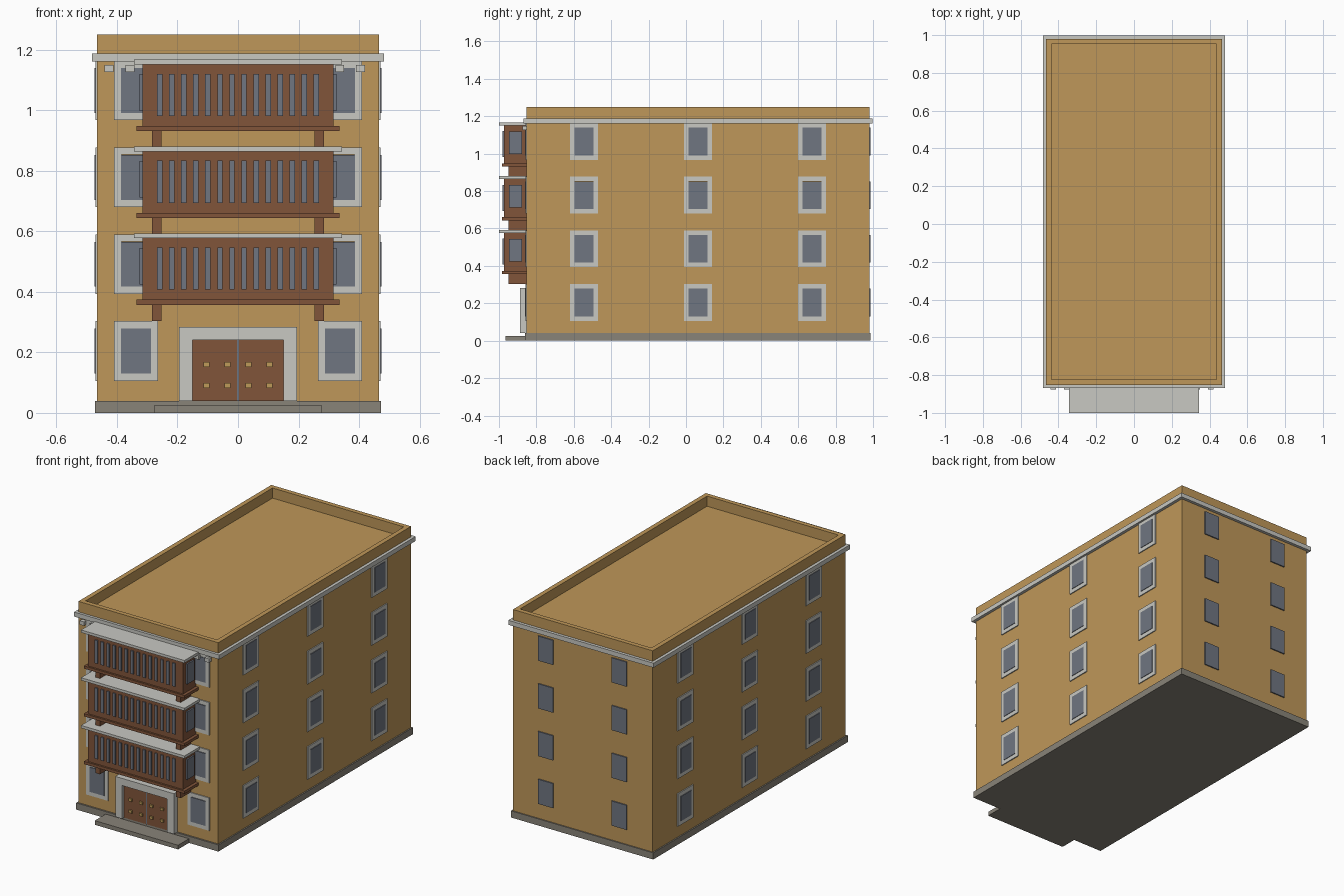
import bpy, bmesh

if "Cube" in bpy.data.objects:
    bpy.data.objects.remove(bpy.data.objects["Cube"])


def material(name, rgb):
    m = bpy.data.materials.new(name)
    m.diffuse_color = (*rgb, 1)
    m.use_nodes = True
    m.node_tree.nodes["Principled BSDF"].inputs["Base Color"].default_value = m.diffuse_color
    return m


OCHRE = material("ochre_plaster", (0.52, 0.31, 0.10))
TRIM = material("pale_trim", (0.58, 0.58, 0.54))
WOOD = material("brown_wood", (0.22, 0.09, 0.042))
GLASS = material("grey_glass", (0.16, 0.18, 0.22))
STONE = material("grey_stone", (0.25, 0.23, 0.19))
BRASS = material("brass", (0.52, 0.33, 0.10))

# Main dimensions
W, Y0, Y1 = 0.465, -0.852, 0.98      # half width, front wall, back wall
FLOOR = 0.287                        # storey height
WIN = (0.106, 0.303)                 # ground floor frame bottom and top
PANE = (0.130, 0.278)                # ground floor pane bottom and top


def boxes(name, mat, items):
    """One object made of boxes given as (x0, x1, y0, y1, z0, z1)."""
    bm = bmesh.new()
    for x0, x1, y0, y1, z0, z1 in items:
        vs = bmesh.ops.create_cube(bm, size=1)["verts"]
        for v in vs:
            v.co.x = x1 if v.co.x > 0 else x0
            v.co.y = y1 if v.co.y > 0 else y0
            v.co.z = z1 if v.co.z > 0 else z0
    me = bpy.data.meshes.new(name)
    bm.to_mesh(me)
    bm.free()
    me.materials.append(mat)
    ob = bpy.data.objects.new(name, me)
    bpy.context.collection.objects.link(ob)
    return ob


def mirrored(items):
    """Add the copy of each box on the other side of x = 0."""
    return items + [(-b, -a, *rest) for a, b, *rest in items]


def ring(a, b, z0, z1, t, plane):
    """Four bars round a rectangle; plane maps (u0, u1, v0, v1) to a box."""
    return [plane(a, a + t, z0, z1), plane(b - t, b, z0, z1),
            plane(a + t, b - t, z0, z0 + t), plane(a + t, b - t, z1 - t, z1)]


# Walls, plinth, step, cornice
boxes("walls", OCHRE, [(-W, W, Y0, Y1, 0.04, 1.189)])
boxes("plinth", STONE, [(-0.473, 0.473, -0.862, 0.987, 0, 0.04)])
boxes("entrance_step", STONE, [(-0.277, 0.277, -0.965, -0.862, 0, 0.025)])
boxes("cornice", TRIM, [(-0.483, 0.483, -0.868, 0.998, 1.16, 1.187)])
boxes("cornice_dentils", TRIM,
      [(-0.441 + i * 0.0693, -0.412 + i * 0.0693, -0.875, Y0, 1.126, 1.149)
       for i in range(13)])

# Parapet round the flat roof
boxes("parapet", OCHRE, ring(-W, W, Y0, Y1, 0.028,
                             lambda a, b, c, d: (a, b, c, d, 1.187, 1.25)))

# Windows on every storey
frames, panes, back_panes = [], [], []
for floor in range(4):
    h = floor * FLOOR
    f0, f1, p0, p1 = WIN[0] + h, min(WIN[1] + h, 1.16), PANE[0] + h, PANE[1] + h
    frames += ring(0.264, 0.409, f0, f1, 0.024,
                   lambda a, b, c, d: (a, b, Y0 - 0.006, Y0, c, d))
    panes.append((0.287, 0.386, Y0 - 0.009, Y0, p0, p1))
    for y in (-0.545, 0.064, 0.674):
        frames += ring(y - 0.074, y + 0.074, f0, f1, 0.024,
                       lambda a, b, c, d: (W, W + 0.006, a, b, c, d))
        panes.append((W, W + 0.009, y - 0.05, y + 0.05, p0, p1))
    back_panes.append((0.195, 0.295, Y1, Y1 + 0.007, p0, p1))
boxes("window_frames", TRIM, mirrored(frames))
boxes("window_panes", GLASS, mirrored(panes))
boxes("back_window_panes", GLASS, mirrored(back_panes))

# Enclosed balconies on the upper storeys
for level in range(3):
    z = 0.357 + level * FLOOR
    tag = f"_{level + 1}"
    boxes("balcony_body" + tag, WOOD,
          [(-0.316, 0.316, -0.974, Y0, z + 0.015, z + 0.221)])
    boxes("balcony_floor" + tag, WOOD,
          [(-0.335, 0.335, -0.985, Y0, z, z + 0.017)])
    boxes("balcony_roof" + tag, TRIM,
          [(-0.344, 0.344, -1.0, Y0, z + 0.22, z + 0.236)])
    boxes("balcony_brackets" + tag, WOOD,
          mirrored([(0.253, 0.284, -0.95, Y0, z - 0.053, z)]))
    boxes("balcony_slots" + tag, GLASS,
          [(x - 0.009, x + 0.009, -0.981, -0.974, z + 0.05, z + 0.189)
           for x in (-0.258 + i * 0.0397 for i in range(14))])
    boxes("balcony_side_panes" + tag, GLASS,
          mirrored([(0.316, 0.325, -0.946, -0.878, z + 0.067, z + 0.188)]))

# Entrance
boxes("door_surround", TRIM,
      mirrored([(0.15, 0.195, -0.887, Y0, 0.04, 0.24)])
      + [(-0.195, 0.195, -0.887, Y0, 0.24, 0.283)])
boxes("door_leaves", WOOD, mirrored([(0.004, 0.15, -0.868, Y0, 0.04, 0.24)]))
boxes("door_gap", GLASS, [(-0.004, 0.004, -0.87, Y0, 0.04, 0.24)])
boxes("door_studs", BRASS,
      mirrored([(x - 0.01, x + 0.01, -0.876, -0.868, z - 0.008, z + 0.008)
                for x in (0.035, 0.104) for z in (0.09, 0.16)]))
